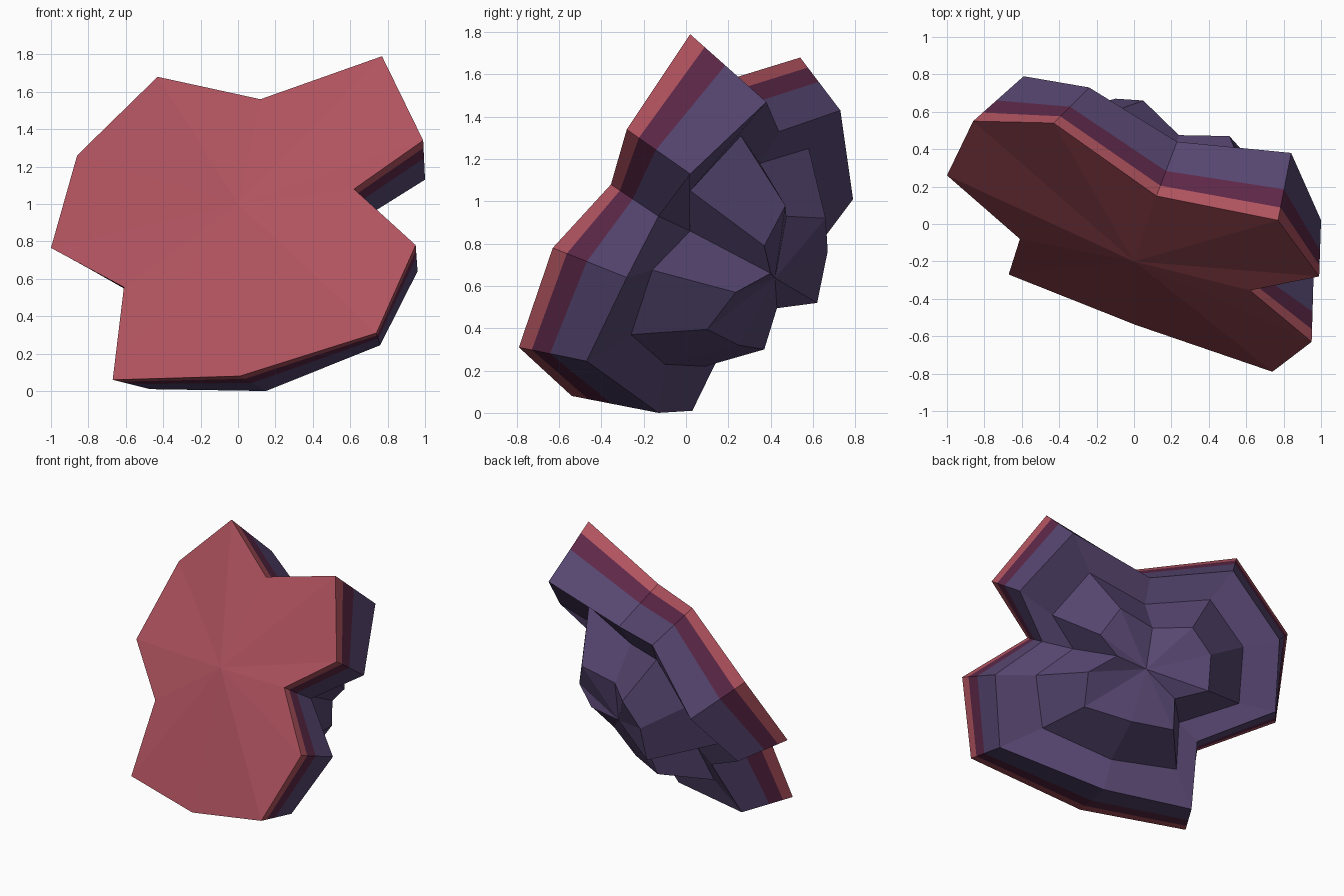
import bpy, bmesh
from mathutils import Vector

if "Cube" in bpy.data.objects:
    bpy.data.objects.remove(bpy.data.objects["Cube"])

# Outline loops of the tilted rock slab, all with 12 matching corners
face_rim = [(-.43, .54, 1.68), (.12, .15, 1.56), (.77, .02, 1.79), (.99, -.28, 1.34),
            (.62, -.355, 1.08), (.95, -.63, .78), (.74, -.79, .31), (.01, -.54, .08),
            (-.67, -.27, .06), (-.61, -.08, .555), (-1, .26, .765), (-.86, .55, 1.26)]
back_rim = [(-.24, .73, 1.43), (.23, .44, 1.33), (.84, .38, 1.47), (1, .02, 1.13),
            (.68, -.13, .93), (.96, -.28, .64), (.76, -.47, .245), (.15, -.13, 0),
            (-.47, .03, .01), (-.36, .22, .40), (-.78, .52, .65), (-.59, .79, 1.01)]
ledge = [(-.17, .58, 1.25), (.20, .35, 1.18), (.60, .26, 1.31), (.72, .02, 1.05),
         (.54, .02, .86), (.71, -.16, .675), (.57, -.26, .37), (.11, -.10, .23),
         (-.29, .09, .22), (-.22, .20, .50), (-.56, .41, .68), (-.47, .56, 1.01)]
knob = [(.05, .66, .92), (.24, .475, .93), (.51, .47, .98), (.60, .37, .79),
        (.48, .40, .66), (.59, .235, .57), (.51, .10, .395), (.23, .25, .32),
        (-.03, .37, .30), (.01, .43, .495), (-.12, .62, .52), (-.10, .67, .765)]


def material(name, rgb):
    m = bpy.data.materials.new(name)
    m.diffuse_color = (*rgb, 1)
    m.use_nodes = True
    m.node_tree.nodes["Principled BSDF"].inputs["Base Color"].default_value = m.diffuse_color
    return m


def between(t):
    """Loop on the slab's side wall, t = 0 at the face, 1 at the back."""
    return [Vector(a).lerp(Vector(b), t) for a, b in zip(face_rim, back_rim)]


def shell(name, loops, mat, start=None, end=None):
    """Faces joining loops in order, with optional fans to a start or end point."""
    bm = bmesh.new()
    rows = [[bm.verts.new(p) for p in loop] for loop in loops]
    n = len(rows[0])
    for a, b in zip(rows, rows[1:]):
        for i in range(n):
            j = (i + 1) % n
            bm.faces.new((a[i], b[i], b[j], a[j]))
    if start:
        c = bm.verts.new(start)
        for i in range(n):
            bm.faces.new((c, rows[0][i], rows[0][(i + 1) % n]))
    if end:
        c = bm.verts.new(end)
        for i in range(n):
            bm.faces.new((c, rows[-1][(i + 1) % n], rows[-1][i]))
    me = bpy.data.meshes.new(name)
    bm.to_mesh(me)
    bm.free()
    me.materials.append(mat)
    bpy.context.collection.objects.link(bpy.data.objects.new(name, me))


red = material("crust red", (.44, .087, .115))
maroon = material("band maroon", (.11, .021, .065))
purple = material("rock purple", (.095, .062, .165))

# Red front crust, maroon band and stepped purple rock behind
shell("front_crust", [face_rim, between(.19)], red, start=(0, -.2, 1.0))
shell("middle_band", [between(.19), between(.46)], maroon)
tip = sum((Vector(p) for p in knob), Vector()) / len(knob)
shell("stepped_rock", [between(.46), back_rim, ledge, knob], purple, end=tip)
